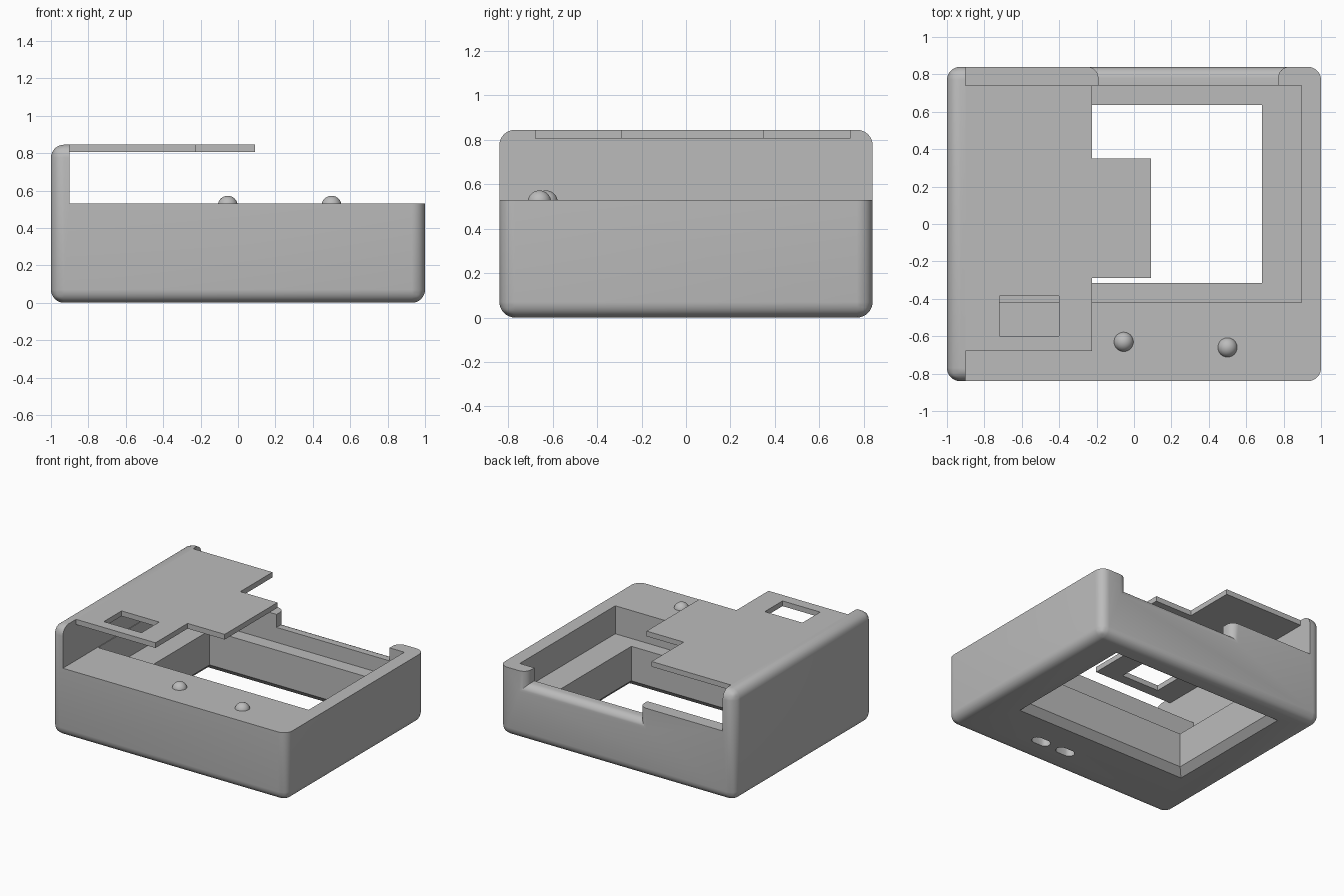
import bpy, bmesh, math

old = bpy.data.objects.get("Cube")
if old:
    bpy.data.objects.remove(old, do_unlink=True)

grey = bpy.data.materials.new("plain_grey")
grey.use_nodes = True
colour = (0.5, 0.5, 0.5, 1)
grey.diffuse_color = colour
grey.node_tree.nodes["Principled BSDF"].inputs["Base Color"].default_value = colour


def finish(bm, name):
    bmesh.ops.recalc_face_normals(bm, faces=bm.faces)
    mesh = bpy.data.meshes.new(name)
    bm.to_mesh(mesh)
    bm.free()
    mesh.materials.append(grey)
    obj = bpy.data.objects.new(name, mesh)
    bpy.context.collection.objects.link(obj)
    return obj


def loft(name, rings, axis="z", bevel=0):
    """Solid through rectangles (t, a0, a1, b0, b1) placed along an axis."""
    bm = bmesh.new()
    loops = []
    for t, a0, a1, b0, b1 in rings:
        corners = [(a0, b0), (a1, b0), (a1, b1), (a0, b1)]
        loops.append([bm.verts.new((a, b, t) if axis == "z" else (a, t, b))
                      for a, b in corners])
    bm.faces.new(loops[0])
    bm.faces.new(loops[-1])
    for low, high in zip(loops, loops[1:]):
        for i in range(4):
            j = (i + 1) % 4
            bm.faces.new((low[i], low[j], high[j], high[i]))
    if bevel:
        bmesh.ops.bevel(bm, geom=bm.edges[:], offset=bevel, segments=8,
                        profile=0.5, affect="EDGES")
    return finish(bm, name)


def box(name, x0, x1, y0, y1, z0, z1, bevel=0):
    return loft(name, [(z0, x0, x1, y0, y1), (z1, x0, x1, y0, y1)], bevel=bevel)


def prism(name, outline, z0, z1):
    bm = bmesh.new()
    face = bm.faces.new([bm.verts.new((x, y, z0)) for x, y in outline])
    top = bmesh.ops.extrude_face_region(bm, geom=[face])["geom"]
    bmesh.ops.translate(bm, vec=(0, 0, z1 - z0),
                        verts=[v for v in top if isinstance(v, bmesh.types.BMVert)])
    return finish(bm, name)


def activate(obj):
    bpy.ops.object.select_all(action="DESELECT")
    obj.select_set(True)
    bpy.context.view_layer.objects.active = obj


def cut(target, cutter):
    cutter.hide_render = True
    mod = target.modifiers.new("cut", "BOOLEAN")
    mod.operation = "DIFFERENCE"
    mod.solver = "EXACT"
    mod.object = cutter
    activate(target)
    bpy.ops.object.modifier_apply(modifier=mod.name)
    bpy.data.objects.remove(cutter, do_unlink=True)


def smooth(obj):
    activate(obj)
    bpy.ops.object.shade_smooth_by_angle(angle=math.radians(30))


DEPTH, HEIGHT, DECK = 0.84, 0.845, 0.53

# Rounded case with one tall side wall
case = box("case", -1, 1, -DEPTH, DEPTH, 0, HEIGHT, bevel=0.07)
cut(case, box("deck_cutter", -0.9, 1.2, -1, 1, DECK, 1))

# Deep pocket, then a window through the floor with a flared rim
cut(case, box("pocket_cutter", -0.895, 0.895, -0.42, 0.74, 0.315, 0.7))
inner = (-0.685, 0.685, -0.315, 0.635)


def grown(d):
    return (inner[0] - d, inner[1] + d, inner[2] - d, inner[3] + d)


cut(case, loft("window_cutter", [(-0.04, *grown(0.09)), (0.05, *inner), (0.4, *inner)]))

# Back wall notch with rounded outer edges
radius, steps = 0.06, 6
rings = [(0.7, -0.19, 0.77, 0.43, 0.6)]
for i in range(steps + 1):
    a = math.pi / 2 * i / steps
    d = radius * (1 - math.cos(a))
    rings.append((DEPTH - radius + radius * math.sin(a),
                  -0.19 - d, 0.77 + d, 0.43 - d, 0.6))
last = rings[-1]
rings.append((0.9, *last[1:]))
cut(case, loft("notch_cutter", rings, axis="y"))

# Two blind rounded slots under the front edge
for x in (0.12, 0.34):
    outline = []
    for side in (1, -1):
        for i in range(9):
            a = math.pi * i / 8 - side * math.pi / 2
            outline.append((x + side * 0.035 + 0.04 * math.cos(a),
                            -0.605 + 0.04 * math.sin(a)))
    cut(case, prism("slot_cutter", outline, -0.05, 0.12))
smooth(case)

# Overhanging lid plate with a tab and a small window
lid = prism("lid_plate", [(-0.9, -0.68), (-0.225, -0.68), (-0.225, -0.29), (0.09, -0.29),
                          (0.09, 0.35), (-0.225, 0.35), (-0.225, 0.74), (-0.9, 0.74)],
            0.805, HEIGHT)
cut(lid, box("lid_window_cutter", -0.72, -0.4, -0.6, -0.385, 0.7, 1))

# Domed buttons on the deck
for name, x, y in (("right_button", -0.055, -0.63), ("left_button", 0.5, -0.66)):
    bm = bmesh.new()
    bmesh.ops.create_uvsphere(bm, u_segments=32, v_segments=16, radius=0.053)
    bmesh.ops.translate(bm, vec=(x, y, 0.519), verts=bm.verts)
    smooth(finish(bm, name))
